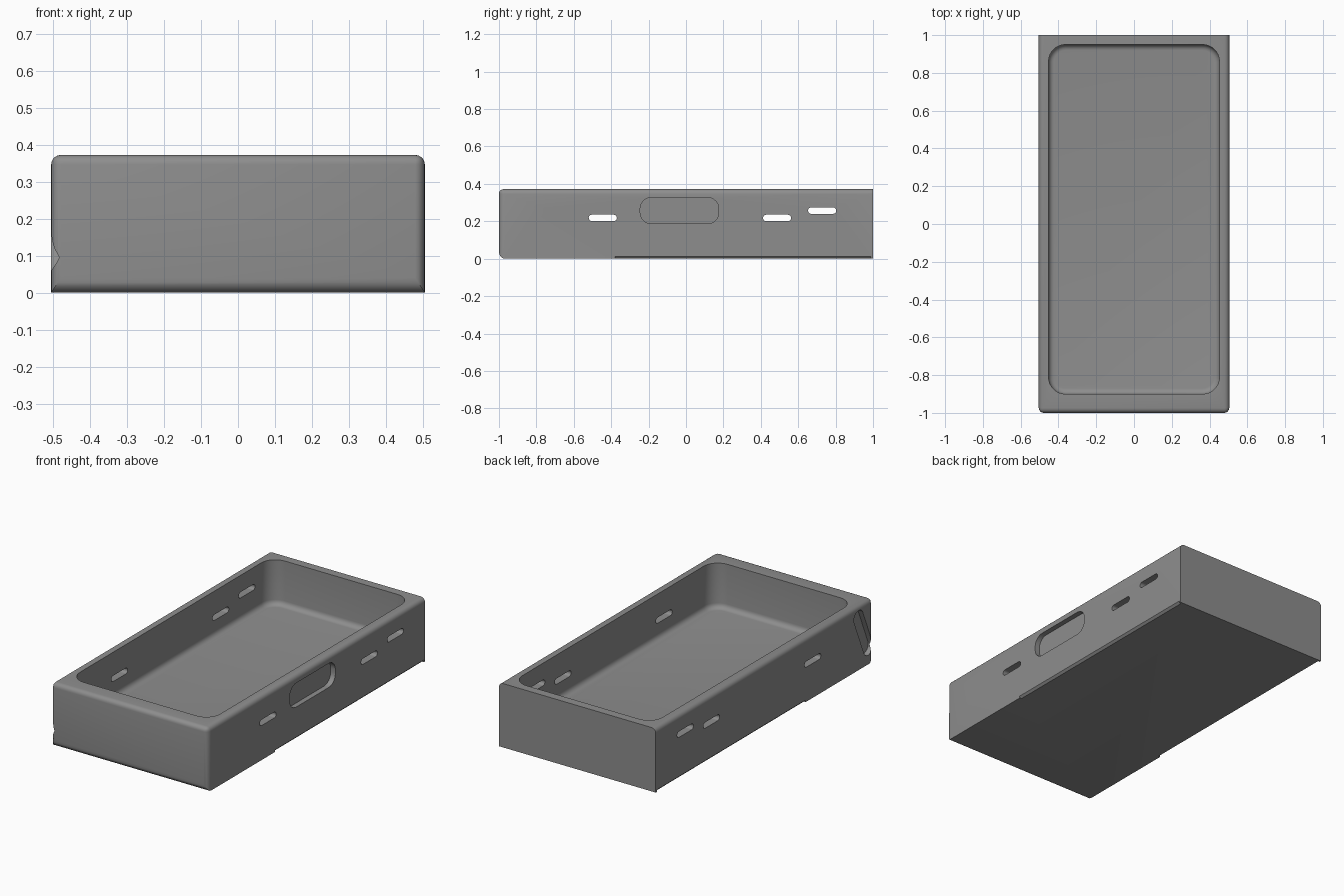
import bpy, bmesh
from math import cos, sin, pi, radians
from mathutils import Matrix, Vector

if "Cube" in bpy.data.objects:
    bpy.data.objects.remove(bpy.data.objects["Cube"])

HEIGHT, FLOOR = 0.372, 0.11

grey = bpy.data.materials.new("grey plastic")
grey.diffuse_color = (0.27, 0.27, 0.27, 1)
grey.use_nodes = True
grey.node_tree.nodes["Principled BSDF"].inputs["Base Color"].default_value = grey.diffuse_color


def make_object(name, bm):
    bmesh.ops.recalc_face_normals(bm, faces=bm.faces[:])
    mesh = bpy.data.meshes.new(name)
    bm.to_mesh(mesh)
    bm.free()
    mesh.materials.append(grey)
    ob = bpy.data.objects.new(name, mesh)
    bpy.context.collection.objects.link(ob)
    return ob


def rounded_prism(name, w, h, r, depth, matrix, base_fillet=0):
    """Rounded rectangle extruded along local z, then placed by matrix."""
    bm = bmesh.new()
    verts = []
    for i, (sx, sy) in enumerate([(1, 1), (-1, 1), (-1, -1), (1, -1)]):
        for k in range(9):
            a = i * pi / 2 + k * pi / 16
            verts.append(bm.verts.new((sx * (w / 2 - r) + r * cos(a),
                                       sy * (h / 2 - r) + r * sin(a), 0)))
    base = bm.faces.new(verts)
    rim = list(base.edges)
    top = bmesh.ops.extrude_face_region(bm, geom=[base], use_keep_orig=True)
    bmesh.ops.translate(bm, vec=(0, 0, depth),
                        verts=[v for v in top["geom"] if isinstance(v, bmesh.types.BMVert)])
    if base_fillet:
        bmesh.ops.bevel(bm, geom=rim, offset=base_fillet, segments=5,
                        profile=0.5, affect='EDGES')
    bm.transform(matrix)
    return make_object(name, bm)


def apply_modifiers(ob):
    bpy.context.view_layer.update()
    graph = bpy.context.evaluated_depsgraph_get()
    mesh = bpy.data.meshes.new_from_object(ob.evaluated_get(graph))
    ob.modifiers.clear()
    ob.data = mesh


def cut(ob, cutter):
    mod = ob.modifiers.new("cut", 'BOOLEAN')
    mod.operation, mod.solver, mod.object = 'DIFFERENCE', 'EXACT', cutter
    apply_modifiers(ob)
    bpy.data.objects.remove(cutter)


# Outer body: rounded front, top and front corners, crisp back
bm = bmesh.new()
bmesh.ops.create_cube(bm, size=1, matrix=Matrix.Translation((0, 0, HEIGHT / 2))
                      @ Matrix.Diagonal((1.01, 2, HEIGHT, 1)))
weight = bm.edges.layers.float.new("bevel_weight_edge")
for e in bm.edges:
    mid = (e.verts[0].co + e.verts[1].co) / 2
    front, top, bottom = mid.y < -0.9, mid.z > 0.3, mid.z < 0.05
    if front and bottom:
        e[weight] = 1.0
    elif mid.y < 0.9 and (front or top):
        e[weight] = 0.65
body = make_object("tray_body", bm)
bevel = body.modifiers.new("round", 'BEVEL')
bevel.limit_method, bevel.width, bevel.segments = 'WEIGHT', 0.04, 5
apply_modifiers(body)

# Main cavity with a filleted floor
cut(body, rounded_prism("cavity_cutter", 0.905, 1.85, 0.09, 0.5,
                        Matrix.Translation((0, 0.025, FLOOR)), 0.03))

# Side-facing frame: local x -> y, local y -> z, local z -> x
SIDE = Matrix(((0, 0, 1, 0), (1, 0, 0, 0), (0, 1, 0, 0), (0, 0, 0, 1)))

# Slots through both long walls
for y, z in [(-0.687, 0.257), (-0.445, 0.218), (0.487, 0.218), (0.728, 0.257)]:
    cut(body, rounded_prism("slot_cutter", 0.15, 0.034, 0.0165, 1.4,
                            Matrix.Translation((-0.7, y, z)) @ SIDE))

# Blind recess on the right wall
cut(body, rounded_prism("right_recess_cutter", 0.42, 0.14, 0.06, 0.2,
                        Matrix.Translation((0.475, -0.035, 0.257)) @ SIDE))

# Tilted blind recess on the left wall near the front corner
cut(body, rounded_prism("left_recess_cutter", 0.085, 0.31, 0.04, 0.2,
                        Matrix.Translation((-0.675, -0.912, 0.2)) @ SIDE
                        @ Matrix.Rotation(radians(-23), 4, 'Z')))

# Narrow relief along the rear part of both bottom edges
for s in (-1, 1):
    bm = bmesh.new()
    c = 0.012
    ring = [bm.verts.new((s * (0.505 + dx), -0.38, dz))
            for dx, dz in [(-c, 0), (0, c), (0.02, c), (0.02, -0.02), (-c, -0.02)]]
    face = bm.faces.new(ring)
    ext = bmesh.ops.extrude_face_region(bm, geom=[face], use_keep_orig=True)
    bmesh.ops.translate(bm, vec=(0, 1.37, 0),
                        verts=[v for v in ext["geom"] if isinstance(v, bmesh.types.BMVert)])
    cut(body, make_object("edge_relief_cutter", bm))

# Smooth fillets, sharp rims
bpy.ops.object.select_all(action='DESELECT')
body.select_set(True)
bpy.context.view_layer.objects.active = body
bpy.ops.object.shade_smooth_by_angle(angle=radians(30))
